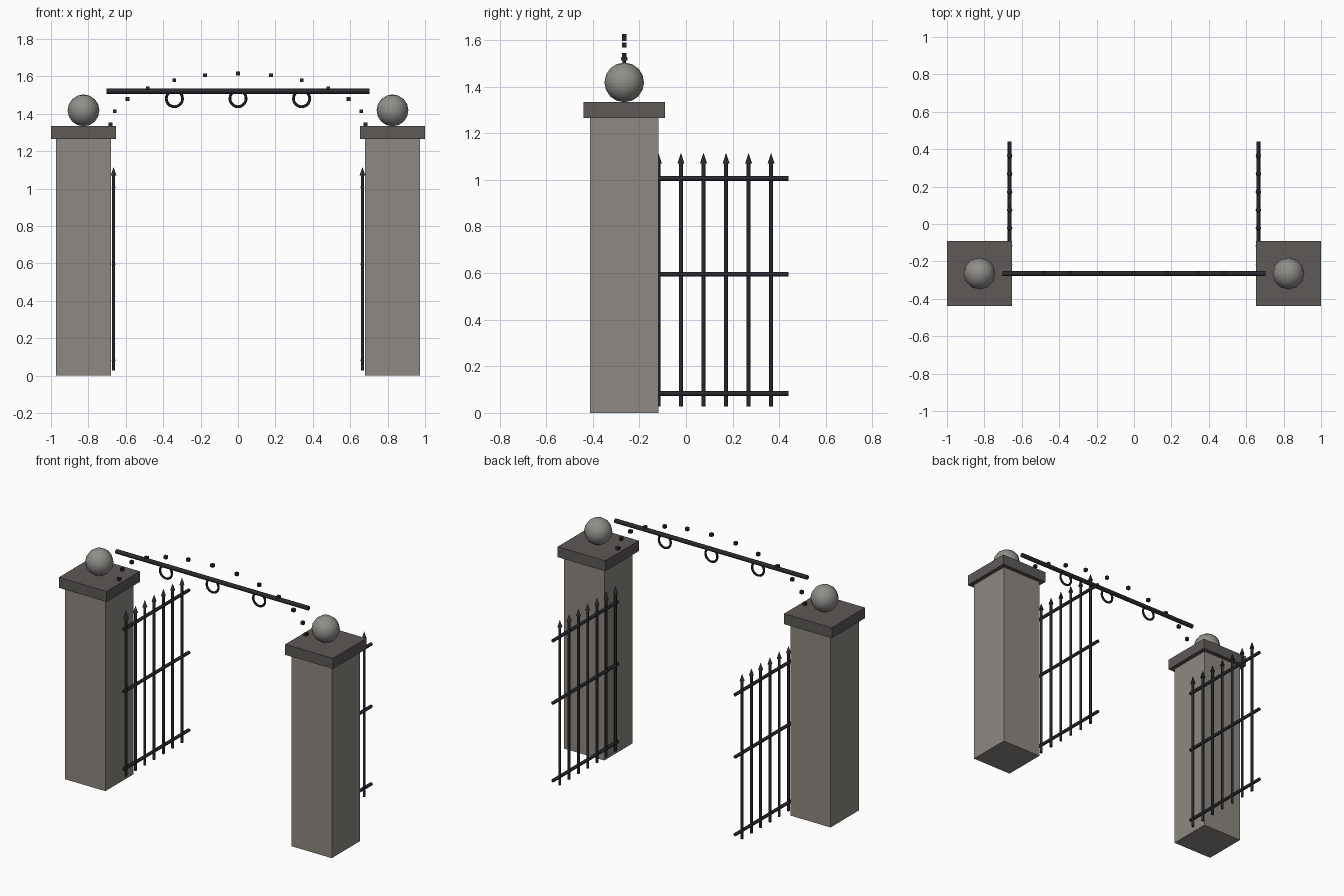
import bpy, math
from mathutils import Vector

if "Cube" in bpy.data.objects:
    bpy.data.objects.remove(bpy.data.objects["Cube"])


def material(name, rgb):
    m = bpy.data.materials.new(name)
    m.diffuse_color = (*rgb, 1)
    m.use_nodes = True
    m.node_tree.nodes["Principled BSDF"].inputs["Base Color"].default_value = m.diffuse_color
    return m


STONE = material("stone", (0.27, 0.25, 0.225))
CAP = material("cap_stone", (0.11, 0.10, 0.092))
BALL = material("ball_stone", (0.28, 0.27, 0.25))
IRON = material("iron", (0.022, 0.022, 0.027))


def finish(name, mat, smooth=False):
    o = bpy.context.object
    o.name = name
    o.data.materials.append(mat)
    if smooth:
        bpy.ops.object.shade_smooth_by_angle(angle=math.radians(50))
    return o


def box(name, mat, centre, size):
    bpy.ops.mesh.primitive_cube_add(size=1, location=centre)
    bpy.context.object.scale = size
    bpy.ops.object.transform_apply(location=False, rotation=False, scale=True)
    return finish(name, mat)


def rod(name, a, b, r, r_end=None, sides=8):
    a, b = Vector(a), Vector(b)
    d = b - a
    bpy.ops.mesh.primitive_cone_add(
        vertices=sides, radius1=r, radius2=r if r_end is None else r_end,
        depth=d.length, location=(a + b) / 2,
        rotation=d.to_track_quat('Z', 'Y').to_euler())
    return finish(name, IRON, smooth=True)


PY = -0.265
for side, s in (("left", -1), ("right", 1)):
    # pillar, cap and ball
    px = s * 0.826
    box(side + "_pillar", STONE, (px, PY, 0.633), (0.293, 0.293, 1.266))
    box(side + "_cap", CAP, (px, PY, 1.3005), (0.348, 0.348, 0.069))
    bpy.ops.mesh.primitive_uv_sphere_add(segments=12, ring_count=8,
                                         radius=0.085, location=(px, PY, 1.418))
    finish(side + "_ball", BALL, smooth=True)

    # open gate leaf: rails, bars and spear tips
    gx = s * 0.665
    for z in (0.083, 0.595, 1.006):
        rod(side + "_gate_rail", (gx, -0.24, z), (gx, 0.44, z), 0.0105)
    for i in range(7):
        y = -0.215 + 0.0967 * i
        rod(side + "_gate_bar", (gx, y, 0.028), (gx, y, 1.075), 0.0085)
        rod(side + "_gate_spike", (gx, y, 1.070), (gx, y, 1.116), 0.015, 0)

# overhead bar
rod("overhead_bar", (-0.702, PY, 1.52), (0.702, PY, 1.52), 0.014, sides=10)

# studs along the arch
for i in range(13):
    a = math.pi * i / 12
    box("arch_stud", IRON,
        (0.682 * math.cos(a), PY, 1.342 + 0.273 * math.sin(a)), (0.02, 0.02, 0.02))

# hanging rings
for x in (-0.34, 0, 0.34):
    bpy.ops.mesh.primitive_torus_add(
        location=(x, PY, 1.481), rotation=(math.pi / 2, 0, 0),
        major_segments=20, minor_segments=6, major_radius=0.0435, minor_radius=0.0075)
    finish("hanging_ring", IRON, smooth=True)
